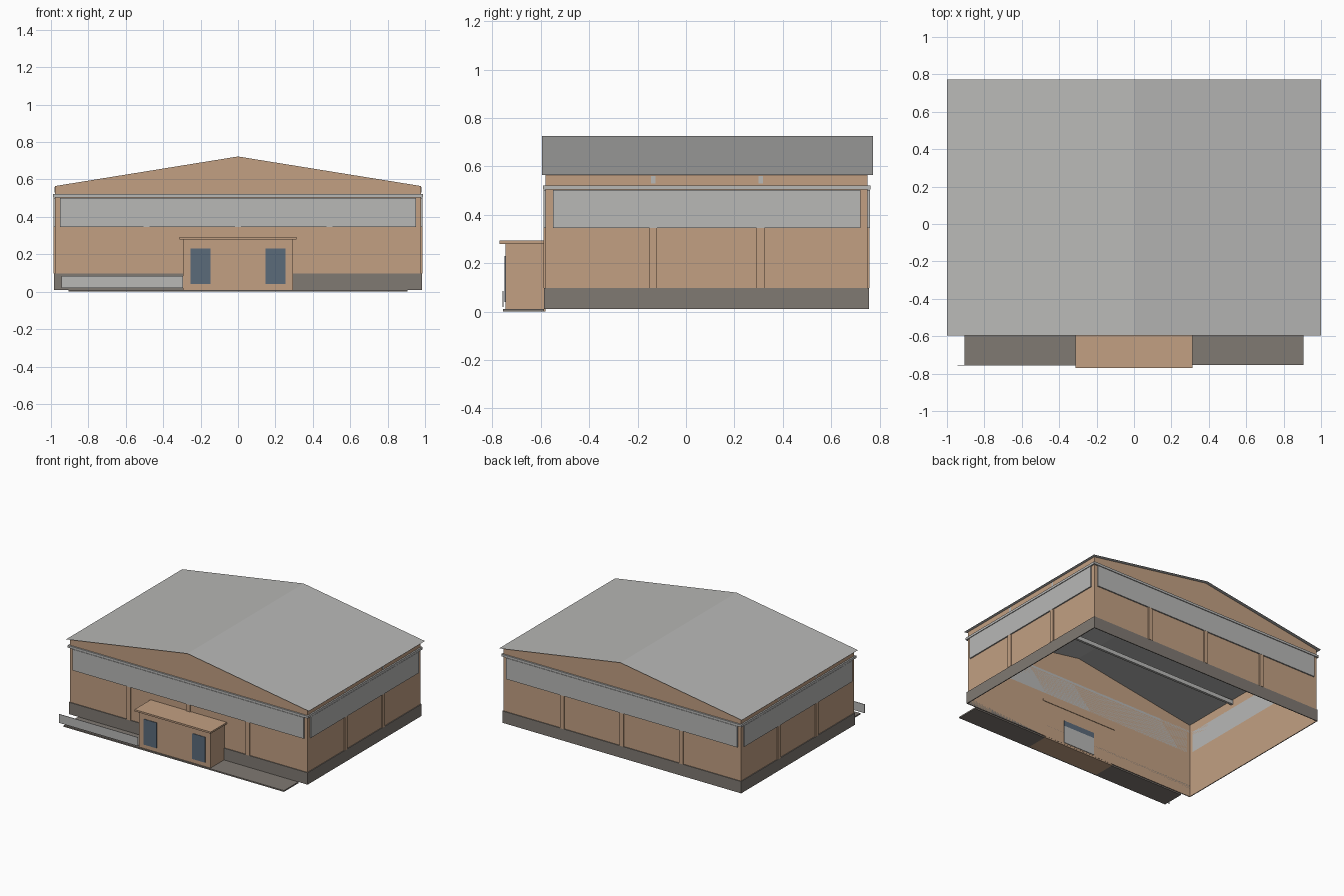
import bpy, bmesh

if "Cube" in bpy.data.objects:
    bpy.data.objects.remove(bpy.data.objects["Cube"])


def material(name, rgb):
    m = bpy.data.materials.new(name)
    m.diffuse_color = (*rgb, 1)
    m.use_nodes = True
    m.node_tree.nodes["Principled BSDF"].inputs["Base Color"].default_value = m.diffuse_color
    return m


TAN = material("tan_wall", (0.54, 0.35, 0.225))
LIGHT = material("light_grey_metal", (0.48, 0.48, 0.47))
DARK = material("dark_grey_base", (0.215, 0.192, 0.17))
BLUE = material("blue_glass", (0.105, 0.145, 0.195))

# Wall planes
X, Y0, Y1 = 0.978, -0.58, 0.75
EAVE, RIDGE, FLOOR = 0.565, 0.723, 0.01


def finish(name, bm, mat):
    mesh = bpy.data.meshes.new(name)
    bm.to_mesh(mesh)
    bm.free()
    mesh.materials.append(mat)
    ob = bpy.data.objects.new(name, mesh)
    bpy.context.collection.objects.link(ob)
    return ob


def boxes(name, mat, *ranges):
    """One object made of boxes given as (x0, x1, y0, y1, z0, z1)."""
    bm = bmesh.new()
    for x0, x1, y0, y1, z0, z1 in ranges:
        for v in bmesh.ops.create_cube(bm, size=1)["verts"]:
            v.co = (x0 + (v.co.x + 0.5) * (x1 - x0),
                    y0 + (v.co.y + 0.5) * (y1 - y0),
                    z0 + (v.co.z + 0.5) * (z1 - z0))
    return finish(name, bm, mat)


def sheet(name, mat, *polys):
    bm = bmesh.new()
    for p in polys:
        bm.faces.new([bm.verts.new(c) for c in p])
    bmesh.ops.remove_doubles(bm, verts=bm.verts, dist=1e-5)
    return finish(name, bm, mat)


def ring(name, mat, d, z0, z1):
    """Band of thickness d wrapped around the outside of the walls."""
    boxes(name, mat,
          (-X - d, X + d, Y0 - d, Y0, z0, z1),
          (-X - d, X + d, Y1, Y1 + d, z0, z1),
          (-X - d, -X, Y0, Y1, z0, z1),
          (X, X + d, Y0, Y1, z0, z1))


# Open-bottomed wall shell with front and back gables
profile = [(-X, FLOOR), (X, FLOOR), (X, EAVE), (0, RIDGE), (-X, EAVE)]
sheet("walls", TAN,
      [(x, Y0, z) for x, z in profile],
      [(x, Y1, z) for x, z in reversed(profile)],
      *[[(s * X, Y0, FLOOR), (s * X, Y1, FLOOR),
         (s * X, Y1, EAVE), (s * X, Y0, EAVE)][::s] for s in (1, -1)])

# Thin pitched roof with a small overhang
sheet("roof", LIGHT,
      *[[(0, -0.595, 0.726), (s, -0.595, 0.565),
         (s, 0.772, 0.565), (0, 0.772, 0.726)][::s] for s in (1, -1)])

# Bands around the walls
ring("base_band", DARK, 0.006, FLOOR, 0.098)
ring("cornice", LIGHT, 0.011, 0.505, 0.522)

# Upper cladding panels, one on each side
D = 0.009
boxes("upper_panels", LIGHT,
      (-0.953, 0.953, Y0 - D, Y0, 0.345, 0.502),
      (-0.953, 0.953, Y1, Y1 + D, 0.345, 0.502),
      (-X - D, -X, -0.55, 0.72, 0.345, 0.502),
      (X, X + D, -0.55, 0.72, 0.345, 0.502))

# Pilasters below the panels
P, W = 0.008, 0.016
pil = []
for x in (-0.49, 0, 0.49):
    pil += [(x - W, x + W, Y0 - P, Y0, 0.098, 0.345),
            (x - W, x + W, Y1, Y1 + P, 0.098, 0.345)]
for y in (-0.135, 0.308):
    pil += [(-X - P, -X, y - W, y + W, 0.098, 0.345),
            (X, X + P, y - W, y + W, 0.098, 0.345)]
boxes("pilasters", TAN, *pil)

# Cross beams under the roof, ends just showing outside
boxes("cross_beams", LIGHT,
      *[(-X - 0.002, X + 0.002, y - 0.009, y + 0.009, 0.53, 0.56)
        for y in (-0.135, 0.308)])

# Entrance porch with flat canopy and two windows
boxes("porch", TAN, (-0.295, 0.295, -0.745, Y0 - 0.001, 0, 0.28))
boxes("porch_canopy", TAN, (-0.314, 0.314, -0.77, Y0 + 0.004, 0.28, 0.293))
boxes("porch_windows", BLUE,
      *[(x - 0.053, x + 0.053, -0.749, -0.744, 0.04, 0.23)
        for x in (-0.2, 0.2)])

# Inner door with glazing above
boxes("inner_door", LIGHT, (-0.13, 0.13, Y0 - 0.002, Y0 + 0.004, 0.02, 0.15))
boxes("door_transom", BLUE, (-0.13, 0.13, Y0 - 0.002, Y0 + 0.004, 0.15, 0.19))

# Walkway slabs either side of the porch, and the low ramp screen
boxes("walkway", DARK,
      (-0.907, -0.295, -0.755, Y0 - 0.006, 0, 0.01),
      (0.295, 0.907, -0.755, Y0 - 0.006, 0, 0.01),
      (-0.295, 0.295, -0.755, -0.745, 0, 0.01))
boxes("ramp_screen", LIGHT, (-0.945, -0.295, -0.757, -0.753, 0.02, 0.085))
